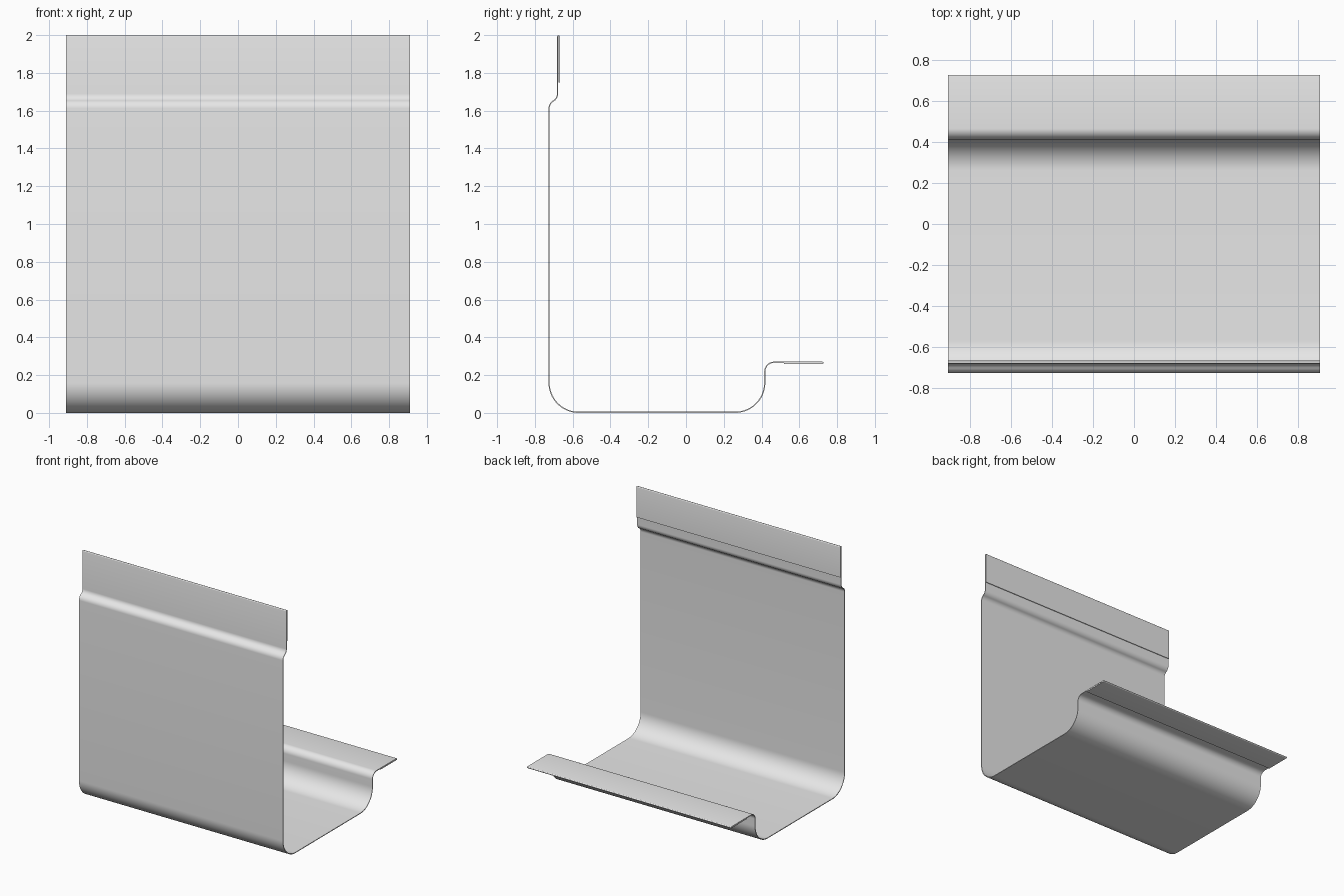
import bpy, bmesh, math
from mathutils import Vector

HALF_LENGTH = 0.91
THICKNESS = 0.006

cube = bpy.data.objects.get("Cube")
if cube:
    bpy.data.objects.remove(cube, do_unlink=True)

# Plain grey sheet metal
grey = bpy.data.materials.new("grey_metal")
grey.use_nodes = True
colour = (0.8, 0.8, 0.8, 1)
grey.diffuse_color = colour
grey.node_tree.nodes["Principled BSDF"].inputs["Base Color"].default_value = colour


def trace(y, z, heading, moves):
    """Follow straight runs and bends; return (point, normal) pairs of the sheet's middle."""
    p, a = Vector((y, z)), math.radians(heading)

    def sample():
        return p.copy(), Vector((-math.sin(a), math.cos(a)))

    path = [sample()]
    for kind, size, turn, steps in moves:
        if kind == "line":
            p += Vector((math.cos(a), math.sin(a))) * size
            path.append(sample())
            continue
        side = math.copysign(1, turn)
        centre = p + sample()[1] * size * side
        for _ in range(steps):
            a += math.radians(turn) / steps
            p = centre - sample()[1] * size * side
            path.append(sample())
    return path


def line(length):
    return ("line", length, 0, 1)


def bend(radius, degrees, steps):
    return ("bend", radius, degrees, steps)


path = trace(-0.671, 1.75, 90, [
    line(0.2425), bend(0.0045, 180, 8),           # folded top hem
    line(0.3025),
    bend(0.045, -60, 10), bend(0.045, 60, 10),    # stepped shoulder
    line(1.452), bend(0.157, 90, 20),             # tall wall and lower corner
    line(0.828), bend(0.157, 90, 20),             # floor and second corner
    line(0.058), bend(0.05, -90, 14),             # short wall and lip
    line(0.2545), bend(0.0035, -180, 8),          # flange with hem beneath
    line(0.2015),
])

# Cross-section strip, extruded along the length
bm = bmesh.new()
rows = []
for point, normal in path:
    rows.append([bm.verts.new((-HALF_LENGTH, *(point + normal * THICKNESS / 2 * s)))
                 for s in (1, -1)])
for (a, b), (c, d) in zip(rows, rows[1:]):
    bm.faces.new((a, b, d, c))
result = bmesh.ops.extrude_face_region(bm, geom=bm.faces[:], use_keep_orig=True)
moved = [v for v in result["geom"] if isinstance(v, bmesh.types.BMVert)]
bmesh.ops.translate(bm, verts=moved, vec=(2 * HALF_LENGTH, 0, 0))
bmesh.ops.recalc_face_normals(bm, faces=bm.faces[:])

mesh = bpy.data.meshes.new("folded_sheet_channel")
bm.to_mesh(mesh)
bm.free()
mesh.materials.append(grey)
sheet = bpy.data.objects.new("folded_sheet_channel", mesh)
bpy.context.collection.objects.link(sheet)

# Smooth bends with crisp sheet edges
bpy.ops.object.select_all(action="DESELECT")
sheet.select_set(True)
bpy.context.view_layer.objects.active = sheet
bpy.ops.object.shade_smooth_by_angle(angle=math.radians(35))
